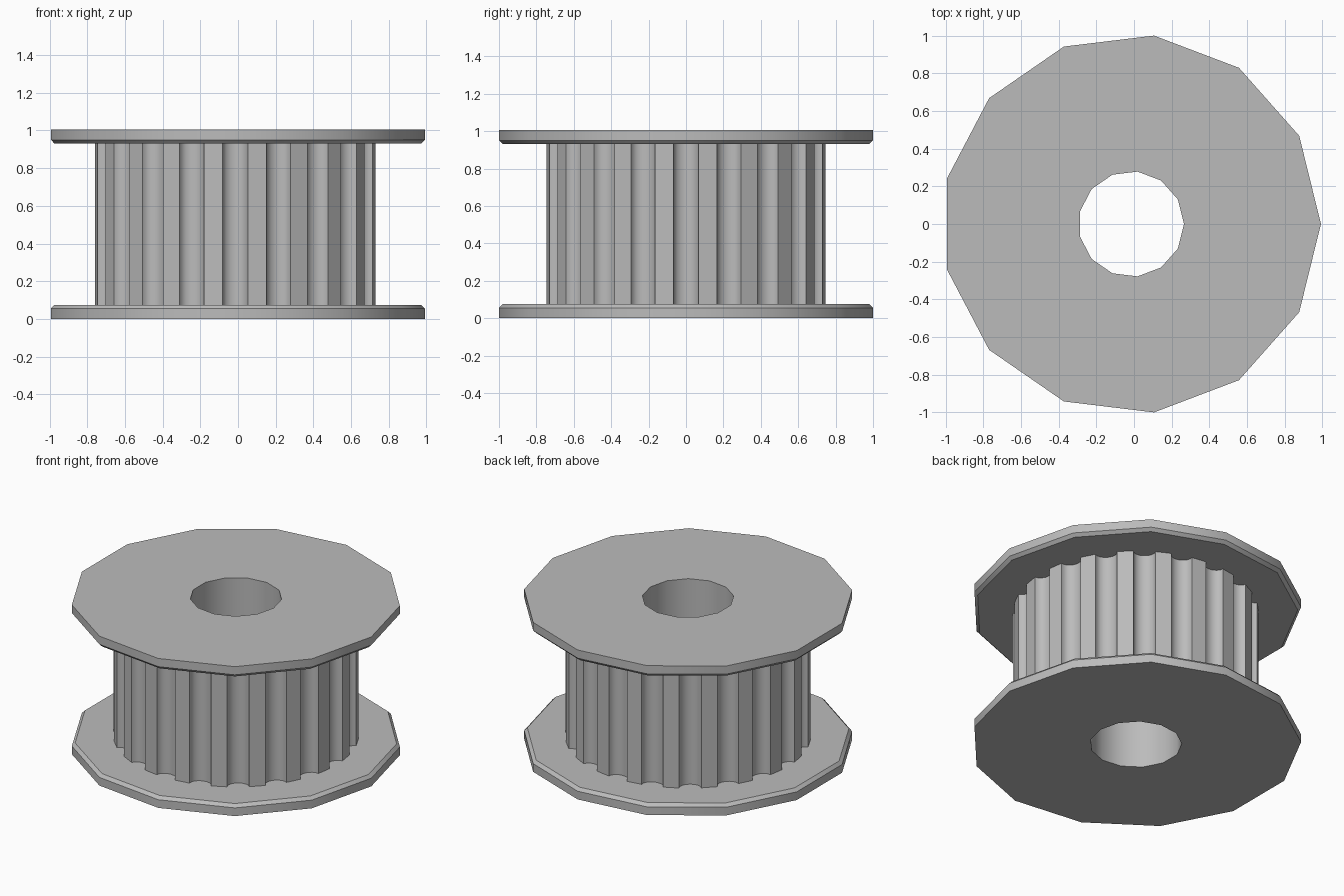
import bpy, bmesh
from math import sin, cos, pi, radians, hypot, atan2

cube = bpy.data.objects.get("Cube")
if cube:
    bpy.data.objects.remove(cube, do_unlink=True)

SIDES = 13             # sides of flanges and bore
TEETH = 20
CENTRE_X = -0.015      # puts the odd-sided outline's bounds around the origin
HEIGHT = 1.005
FLANGE_R, BORE_R, HUB_R = 1.007, 0.28, 0.748
RIM, FLANGE, CHAMFER = 0.055, 0.075, 0.02

grey = bpy.data.materials.new("metal grey")
grey.use_nodes = True
colour = (0.5, 0.5, 0.5, 1)
grey.diffuse_color = colour
grey.node_tree.nodes["Principled BSDF"].inputs["Base Color"].default_value = colour


def polygon(radius):
    return [(radius * cos(2 * pi * i / SIDES), radius * sin(2 * pi * i / SIDES))
            for i in range(SIDES)]


def toothed_outline(half_angle=radians(5.2), depth=0.055, steps=8):
    """Flat lands separated by round grooves, with one groove facing +x."""
    half_width = HUB_R * sin(half_angle)
    lip = HUB_R * cos(half_angle)
    points = []
    for tooth in range(TEETH):
        turn = 2 * pi * tooth / TEETH
        for s in range(steps + 1):
            a = pi * s / steps
            x, y = lip - depth * sin(a), -half_width * cos(a)
            r, t = hypot(x, y), atan2(y, x) + turn
            points.append((r * cos(t), r * sin(t)))
    return points


def bored_solid(name, layers):
    """Stack outlines (points, z) into walls, with a bore and ring-shaped caps."""
    bm = bmesh.new()

    def ring(points, z):
        return [bm.verts.new((x + CENTRE_X, y, z)) for x, y in points]

    def walls(lower, upper):
        n = len(lower)
        for i in range(n):
            j = (i + 1) % n
            bm.faces.new((lower[i], lower[j], upper[j], upper[i]))

    outer = [ring(points, z) for points, z in layers]
    bore = [ring(polygon(BORE_R), z) for z in (layers[0][1], layers[-1][1])]
    for lower, upper in zip(outer, outer[1:]):
        walls(lower, upper)
    walls(bore[1], bore[0])
    for rim, hole in ((outer[0], bore[0]), (outer[-1], bore[1])):
        edges = [bm.edges.get((loop[i - 1], loop[i]))
                 for loop in (rim, hole) for i in range(len(loop))]
        bmesh.ops.triangle_fill(bm, edges=edges, use_beauty=True)
    bmesh.ops.recalc_face_normals(bm, faces=bm.faces)

    mesh = bpy.data.meshes.new(name)
    bm.to_mesh(mesh)
    bm.free()
    mesh.materials.append(grey)
    obj = bpy.data.objects.new(name, mesh)
    bpy.context.collection.objects.link(obj)
    bpy.ops.object.select_all(action="DESELECT")
    obj.select_set(True)
    bpy.context.view_layer.objects.active = obj
    bpy.ops.object.shade_smooth_by_angle(angle=radians(30))
    return obj


# Flanges, chamfered on the side facing the teeth
flange_layers = [(polygon(FLANGE_R), 0), (polygon(FLANGE_R), RIM),
                 (polygon(FLANGE_R - CHAMFER), FLANGE)]
bored_solid("bottom_flange", flange_layers)
bored_solid("top_flange", [(p, HEIGHT - z) for p, z in reversed(flange_layers)])

# Toothed hub between the flanges
teeth = toothed_outline()
bored_solid("toothed_hub", [(teeth, FLANGE), (teeth, HEIGHT - FLANGE)])
